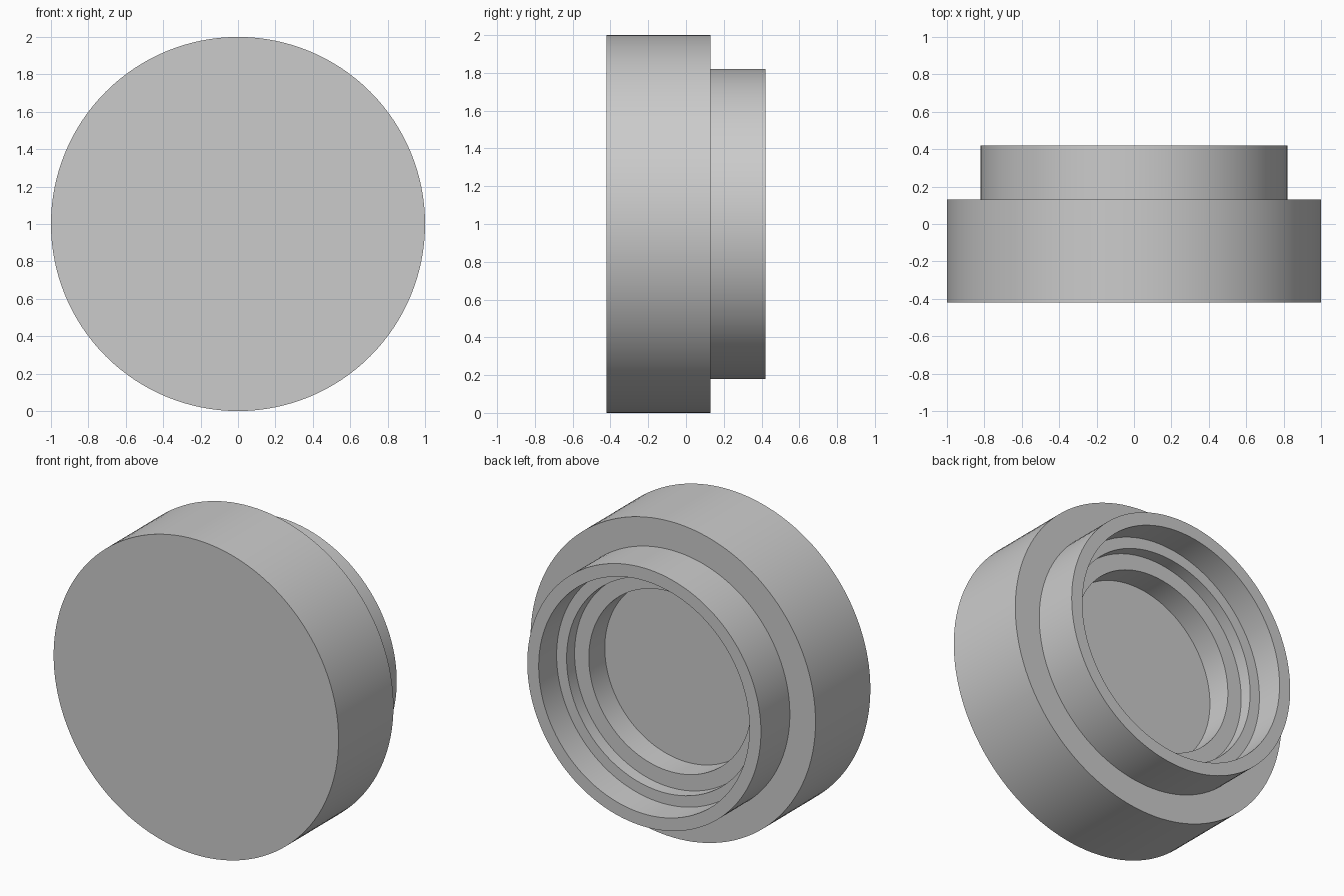
import bpy, bmesh, math
from mathutils import Vector

cube = bpy.data.objects.get("Cube")
if cube:
    bpy.data.objects.remove(cube, do_unlink=True)

# Plain grey material
grey = bpy.data.materials.new("plain grey")
grey.use_nodes = True
colour = (0.6, 0.6, 0.6, 1)
grey.diffuse_color = colour
grey.node_tree.nodes["Principled BSDF"].inputs["Base Color"].default_value = colour


def lathe(name, profile, segments=128):
    """Turn a (radius, y) profile around the front-to-back axis."""
    bm = bmesh.new()
    verts = [bm.verts.new((r, y, 0)) for r, y in profile]
    edges = [bm.edges.new(pair) for pair in zip(verts, verts[1:])]
    bmesh.ops.spin(bm, geom=verts + edges, cent=(0, 0, 0), axis=(0, 1, 0),
                   angle=math.tau, steps=segments, use_duplicate=False)
    bmesh.ops.remove_doubles(bm, verts=bm.verts, dist=0.0005)
    bmesh.ops.recalc_face_normals(bm, faces=bm.faces)
    mesh = bpy.data.meshes.new(name)
    bm.to_mesh(mesh)
    bm.free()
    mesh.materials.append(grey)
    obj = bpy.data.objects.new(name, mesh)
    bpy.context.collection.objects.link(obj)
    obj.location = Vector((0, 0, 1))
    bpy.ops.object.select_all(action='DESELECT')
    obj.select_set(True)
    bpy.context.view_layer.objects.active = obj
    bpy.ops.object.shade_smooth_by_angle(angle=math.radians(30))
    return obj


# Wide disc, narrower neck behind it, and a stepped blind bore in the back
outside = [(0, -0.42), (1, -0.42), (1, 0.13), (0.82, 0.13), (0.82, 0.42)]
bore = [(0.74, 0.42), (0.74, 0.24), (0.67, 0.24), (0.67, 0.16),
        (0.57, 0.16), (0.57, 0), (0, 0)]
lathe("stepped_cap", outside + bore)
